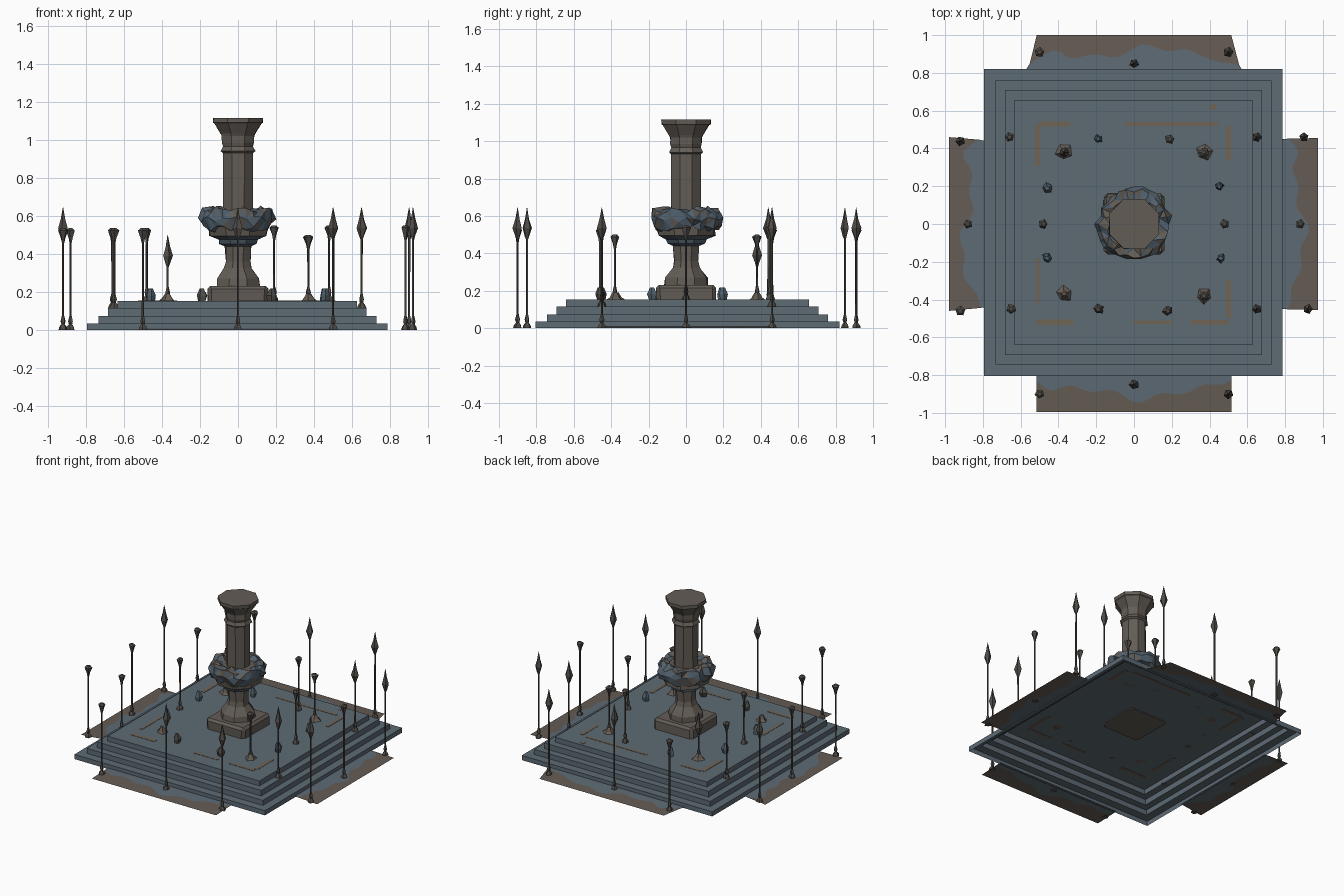
import bpy, bmesh, math, random
from mathutils import Vector

random.seed(4)
cube = bpy.data.objects.get("Cube")
if cube:
    bpy.data.objects.remove(cube)


def material(name, rgb):
    m = bpy.data.materials.new(name)
    m.use_nodes = True
    m.diffuse_color = (*rgb, 1)
    node = next(n for n in m.node_tree.nodes if n.type == 'BSDF_PRINCIPLED')
    node.inputs["Base Color"].default_value = (*rgb, 1)
    node.inputs["Roughness"].default_value = 0.9
    return m


SLATE = material("slate_blue", (0.11, 0.145, 0.175))
EARTH = material("earth_brown", (0.13, 0.107, 0.088))
STONE = material("stone_brown", (0.125, 0.108, 0.092))
IRON = material("dark_iron", (0.08, 0.073, 0.064))
TAN = material("worn_tan", (0.165, 0.125, 0.09))
ROCK = material("rock_blue", (0.085, 0.12, 0.155))


def finish(name, bm, *mats):
    me = bpy.data.meshes.new(name)
    bmesh.ops.recalc_face_normals(bm, faces=bm.faces)
    bm.to_mesh(me)
    bm.free()
    ob = bpy.data.objects.new(name, me)
    bpy.context.collection.objects.link(ob)
    for m in mats:
        me.materials.append(m)
    return ob


def loft(bm, profile, sides, center=(0, 0), turn=0.5, jitter=0.0, caps=(True, True)):
    """Stack polygon rings of (radius, z) and skin them."""
    rings = []
    for r, z in profile:
        ring = []
        for i in range(sides):
            a = 2 * math.pi * (i + turn) / sides
            k = r * (1 + random.uniform(-jitter, jitter))
            ring.append(bm.verts.new((center[0] + k * math.cos(a), center[1] + k * math.sin(a), z)))
        rings.append(ring)
    for lo, hi in zip(rings, rings[1:]):
        for i in range(sides):
            j = (i + 1) % sides
            bm.faces.new((lo[i], lo[j], hi[j], hi[i]))
    if caps[0]:
        bm.faces.new(rings[0][::-1])
    if caps[1]:
        bm.faces.new(rings[-1])


# Stepped platform: an open shell, hollow underneath
TOP = 0.152
steps = [(0.79, 0.035), (0.73, 0.073), (0.68, 0.115), (0.63, TOP)]
bm = bmesh.new()
profile, z = [], 0
for half, top in steps:
    profile += [(half * math.sqrt(2), z), (half * math.sqrt(2), top)]
    z = top
loft(bm, profile, 4, center=(-0.003, 0), caps=(False, True))
for v in bm.verts:
    v.co.y = v.co.y * 1.03 + 0.008
finish("stepped_platform", bm, SLATE)

# Worn streaks framing the platform top
bm = bmesh.new()
streaks = [(-0.51, 0.42, 0.03, 0.22), (-0.42, 0.53, 0.16, 0.025), (0.2, 0.53, 0.5, 0.02),
           (0.5, 0.43, 0.025, 0.18), (0.5, -0.4, 0.025, 0.2), (0.4, -0.52, 0.2, 0.025),
           (0.1, -0.52, 0.2, 0.02), (-0.42, -0.52, 0.2, 0.03), (-0.51, -0.3, 0.02, 0.24),
           (0.42, 0.62, 0.03, 0.03)]
for x, y, w, d in streaks:
    res = bmesh.ops.create_cube(bm, size=1)
    for v in res["verts"]:
        v.co = (x + v.co.x * w, y + v.co.y * d, TOP + v.co.z * 0.004)
finish("worn_streaks", bm, TAN)


# Ground aprons on the four sides, with a ragged slate edge by the steps
def apron(name, angle, inner, outer, wide_in, wide_out, phase):
    bm = bmesh.new()
    n = 24
    c, s = math.cos(angle), math.sin(angle)
    rows = [[], [], []]
    for i in range(n + 1):
        t = 2 * i / n - 1
        wave = 0.5 + 0.16 * math.sin(5 * t + phase) + 0.1 * math.sin(13 * t + phase)
        wave *= min(1, 3.5 * (1 - abs(t)) + 0.25)
        for row, f in zip(rows, (0, wave, 1)):
            u = t * (wide_in + (wide_out - wide_in) * min(1, f * 2))
            d = inner + (outer - inner) * f
            row.append(bm.verts.new((u * c - d * s, u * s + d * c, 0.008 * (1 - f))))
    for k in (0, 1):
        for i in range(n):
            f = bm.faces.new((rows[k][i], rows[k][i + 1], rows[k + 1][i + 1], rows[k + 1][i]))
            f.material_index = k
    finish(name, bm, SLATE, EARTH)


apron("back_apron", 0, 0.82, 1.0, 0.57, 0.515, 0.5)
apron("front_apron", math.pi, 0.80, 0.995, 0.515, 0.515, 2.0)
apron("left_apron", -math.pi / 2, 0.785, 0.975, 0.45, 0.455, 1.0)
apron("right_apron", math.pi / 2, 0.79, 0.98, 0.44, 0.46, 3.0)

# Square plinth, chipped at the corners
bm = bmesh.new()
loft(bm, [(0.222, TOP - 0.006), (0.222, 0.215), (0.205, 0.232)], 4, jitter=0.03)
bmesh.ops.bevel(bm, geom=[e for e in bm.edges if abs(e.verts[0].co.z - e.verts[1].co.z) > 0.03],
                offset=0.02, segments=1, affect='EDGES')
finish("plinth", bm, STONE)

# Lower pedestal: flared foot, neck and bowl
bm = bmesh.new()
loft(bm, [(0.125, 0.23), (0.12, 0.27), (0.078, 0.325), (0.07, 0.36), (0.073, 0.44),
          (0.105, 0.452), (0.115, 0.475), (0.165, 0.495), (0.17, 0.55), (0.12, 0.62)], 8, jitter=0.05)
bm.normal_update()
for f in bm.faces:
    if 0.445 < f.calc_center_median().z < 0.49:
        f.material_index = 1
finish("pedestal", bm, STONE, ROCK)

# Octagonal shaft with collar and flared capital
bm = bmesh.new()
loft(bm, [(0.086, 0.6), (0.085, 0.93), (0.098, 0.94), (0.084, 0.965), (0.09, 0.985),
          (0.092, 1.02), (0.098, 1.032), (0.132, 1.085), (0.142, 1.09), (0.142, 1.115)],
     8, jitter=0.02)
finish("column", bm, STONE)

# Ragged ring of rubble around the bowl
bm = bmesh.new()
major, minor = 28, 7
grid = []
for i in range(major):
    a = 2 * math.pi * i / major
    ring = []
    for j in range(minor):
        b = 2 * math.pi * j / minor
        r = 0.143 + 0.052 * math.cos(b) + random.uniform(-0.016, 0.016)
        z = 0.582 + 0.06 * math.sin(b) + random.uniform(-0.016, 0.016)
        ring.append(bm.verts.new((r * math.cos(a), r * math.sin(a), z)))
    grid.append(ring)
for i in range(major):
    for j in range(minor):
        k, m = (i + 1) % major, (j + 1) % minor
        bm.faces.new((grid[i][j], grid[k][j], grid[k][m], grid[i][m]))
bmesh.ops.triangulate(bm, faces=bm.faces)
for f in bm.faces:
    f.material_index = int(random.random() < (0.5 if f.calc_center_median().z > 0.61 else 0.12))
finish("rubble_ring", bm, ROCK, STONE)


# Thin posts, either spear tipped or broken off with a cup
def post(name, x, y, top, spear):
    base = 0 if abs(x) > 0.79 or abs(y) > 0.82 else (0.115 if abs(x) > 0.6 else TOP)
    foot = [(0.024, base), (0.02, base + 0.015), (0.009, base + 0.03), (0.013, base + 0.045),
            (0.006, base + 0.075)]
    if spear:
        head = [(0.006, top - 0.17), (0.013, top - 0.15), (0.026, top - 0.11),
                (0.012, top - 0.06), (0.001, top)]
    else:
        head = [(0.006, top - 0.08), (0.012, top - 0.05), (0.026, top - 0.012), (0.012, top)]
    bm = bmesh.new()
    loft(bm, foot + head, 5, center=(x, y), turn=random.random(), jitter=0.12)
    finish(name, bm, IRON)


spears = [(-0.92, 0.44), (0, 0.85), (0, -0.85), (0.5, 0.91), (0.5, -0.9), (0.65, 0.46),
          (0.65, -0.45), (0.9, 0.46), (0.92, -0.45)]
cups = [(-0.66, 0.46), (-0.88, 0), (-0.92, -0.46), (-0.65, -0.45), (-0.5, -0.9), (-0.5, 0.91),
        (-0.48, 0), (0.48, 0), (0.19, 0.45), (0.88, 0)]
for i, (x, y) in enumerate(spears):
    post(f"spear_post_{i + 1}", x, y, 0.645, True)
for i, (x, y) in enumerate(cups):
    post(f"broken_post_{i + 1}", x, y, 0.55 if x > 0.1 else 0.535, False)

# Inner posts standing on earth mounds
for i, (x, y) in enumerate([(-0.37, 0.38), (0.37, 0.38), (0.37, -0.38), (-0.37, -0.37)]):
    bm = bmesh.new()
    loft(bm, [(0.042, TOP), (0.03, TOP + 0.012), (0.012, TOP + 0.04)], 5, (x, y), random.random(), 0.2)
    finish(f"earth_mound_{i + 1}", bm, EARTH)
    if i < 3:
        post(f"inner_post_{i + 1}", x, y, 0.5, i == 0)

# Loose shards and stumps on the platform
shards = [(-0.46, 0.19), (0.45, 0.2), (-0.46, -0.18), (0.46, -0.18),
          (-0.19, 0.45), (-0.19, -0.45), (0.18, -0.46)]
for i, (x, y) in enumerate(shards):
    bm = bmesh.new()
    loft(bm, [(0.022, TOP), (0.026, TOP + 0.03), (0.012, TOP + 0.065)], 5, (x, y), random.random(), 0.3)
    finish(f"shard_{i + 1}", bm, ROCK if i < 5 else IRON)
